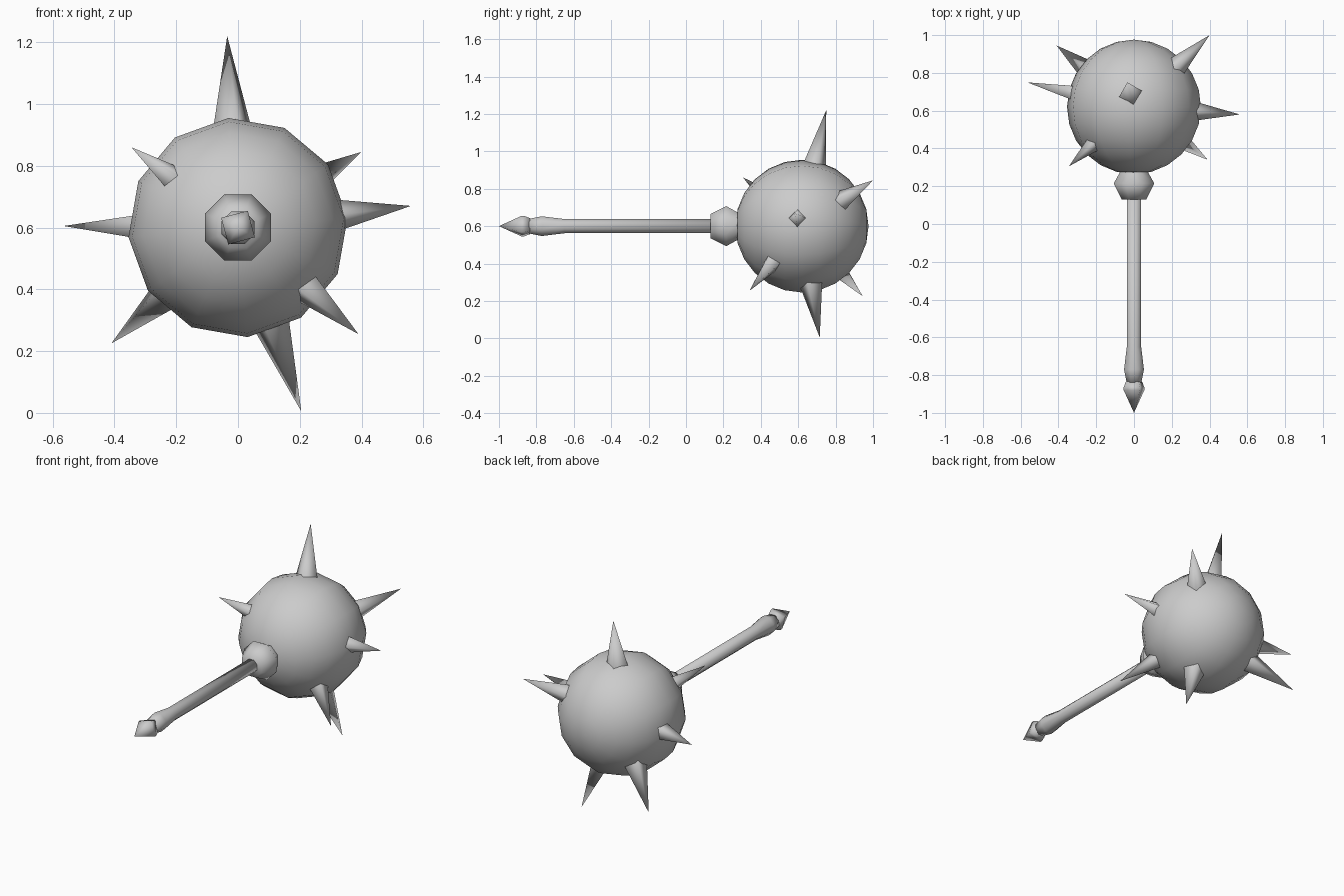
import bpy
import bmesh
import math
from mathutils import Matrix, Vector

cube = bpy.data.objects.get("Cube")
if cube:
    bpy.data.objects.remove(cube)

steel = bpy.data.materials.new("grey_steel")
steel.use_nodes = True
GREY = (0.6, 0.6, 0.6, 1)
steel.diffuse_color = GREY
steel.node_tree.nodes["Principled BSDF"].inputs["Base Color"].default_value = GREY

HEIGHT = 0.6                      # height of the handle axis
CENTRE = Vector((0, 0.62, HEIGHT))
RADIUS = 0.356


def add_object(name, bm):
    """Turn a bmesh into a smooth steel object."""
    bmesh.ops.recalc_face_normals(bm, faces=bm.faces)
    for face in bm.faces:
        face.smooth = True
    mesh = bpy.data.meshes.new(name)
    bm.to_mesh(mesh)
    bm.free()
    mesh.materials.append(steel)
    obj = bpy.data.objects.new(name, mesh)
    bpy.context.collection.objects.link(obj)
    return obj


def lathe(name, profile, sides, turn):
    """Revolve (y, radius) points about the handle axis."""
    bm = bmesh.new()
    rings = []
    for y, r in profile:
        ring = []
        for i in range(sides):
            a = math.radians(turn) + math.tau * i / sides
            ring.append(bm.verts.new((r * math.cos(a), y, HEIGHT + r * math.sin(a))))
        rings.append(ring)
    for a, b in zip(rings, rings[1:]):
        for i in range(sides):
            j = (i + 1) % sides
            bm.faces.new((a[i], a[j], b[j], b[i]))
    bm.faces.new(rings[0])
    bm.faces.new(rings[-1])
    bmesh.ops.remove_doubles(bm, verts=bm.verts, dist=0.0005)
    return add_object(name, bm)


def spike(name, tip, roll):
    """Four-sided spike pointing from the ball centre to its tip."""
    out = Vector(tip) - CENTRE
    start = 0.3
    length = out.length - start
    bm = bmesh.new()
    bmesh.ops.create_cone(bm, cap_ends=False, segments=4, radius1=0.21 * length,
                          radius2=0, depth=length)
    bmesh.ops.remove_doubles(bm, verts=bm.verts, dist=0.0005)
    place = (Matrix.Translation(CENTRE + out.normalized() * (start + length / 2))
             @ out.to_track_quat('Z', 'Y').to_matrix().to_4x4()
             @ Matrix.Rotation(math.radians(roll), 4, 'Z'))
    bm.transform(place)
    return add_object(name, bm)


# Ball head, poles along the handle
bm = bmesh.new()
bmesh.ops.create_uvsphere(bm, u_segments=12, v_segments=12, radius=RADIUS)
bm.transform(Matrix.Translation(CENTRE) @ Matrix.Rotation(math.radians(90), 4, 'X')
             @ Matrix.Rotation(math.radians(5), 4, 'Z'))
add_object("ball_head", bm)

# Spikes around the ball
spikes = {
    "top_spike": ((-0.035, 0.75, 1.22), 0),
    "bottom_spike": ((0.205, 0.715, 0.005), 45),
    "right_spike": ((-0.565, 0.75, 0.605), 45),
    "left_spike": ((0.56, 0.58, 0.67), 0),
    "front_upper_spike": ((-0.345, 0.305, 0.86), 0),
    "front_lower_spike": ((0.39, 0.34, 0.255), 0),
    "back_upper_spike": ((0.4, 1.0, 0.845), 0),
    "back_lower_spike": ((-0.41, 0.945, 0.225), 0),
}
for name, (tip, roll) in spikes.items():
    spike(name, tip, roll)

# Handle, collar and pommel
lathe("handle", [(-0.84, 0.042), (-0.77, 0.057), (-0.65, 0.041), (0.2, 0.041)], 8, 22.5)
lathe("collar", [(0.13, 0.07), (0.215, 0.116), (0.275, 0.08), (0.32, 0.08)], 8, 22.5)
lathe("pommel", [(-1.0, 0), (-0.88, 0.063), (-0.865, 0.063), (-0.835, 0.05)], 4, 60)
